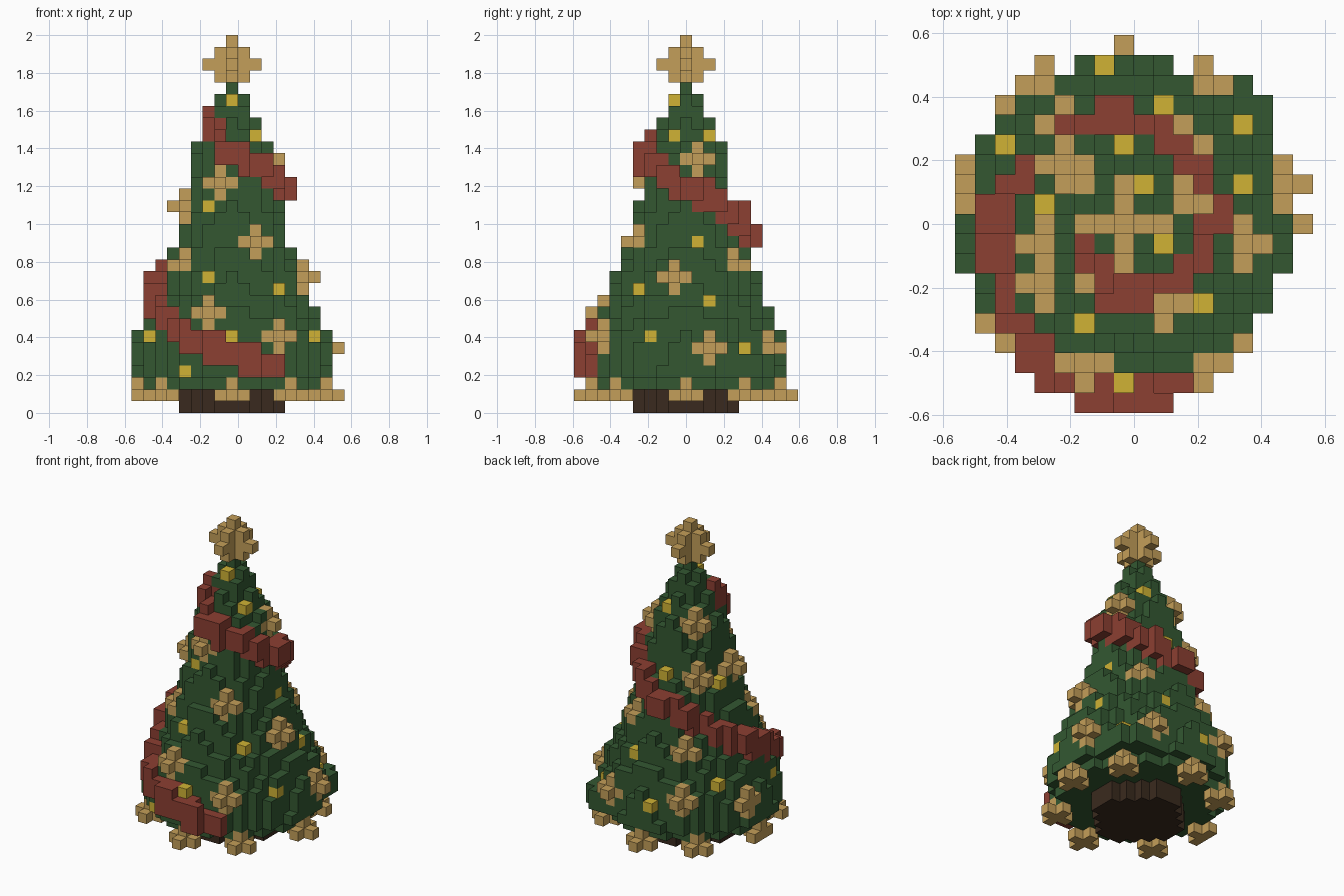
import bpy
import bmesh
import math
from mathutils import Vector

if "Cube" in bpy.data.objects:
    bpy.data.objects.remove(bpy.data.objects["Cube"])

S = 1 / 16                                   # block size
ORIGIN = Vector((-S / 2, 0, S / 2))          # centre of block (0, 0, 0)
AXES = [Vector(d) for d in ((1, 0, 0), (-1, 0, 0), (0, 1, 0),
                            (0, -1, 0), (0, 0, 1), (0, 0, -1))]
cells = {}                                   # block position -> part name


def disc(radius):
    """Block columns inside a circle."""
    n = math.ceil(radius)
    return [(u, v) for u in range(-n, n + 1) for v in range(-n, n + 1)
            if math.hypot(u, v) <= radius]


def put(part, u, v, k):
    if -8 <= u <= 9 and -9 <= v <= 9:
        cells[(u, v, k)] = part


# Trunk
for k in range(2):
    for u, v in disc(4.15):
        put("trunk", u, v, k)

# Foliage: one disc per layer, (bottom radius, top radius, number of layers) per tier
tiers = [(7.3, 7.3, 1), (8.35, 8.0, 4), (7.8, 7.15, 2), (6.8, 6.8, 1), (6.3, 6.0, 2),
         (5.5, 5.1, 2), (4.9, 4.05, 4), (3.9, 3.1, 5), (2.8, 2.2, 2), (1.6, 1.1, 2),
         (0.5, 0.5, 1)]
k = 2
for low, high, count in tiers:
    for i in range(count):
        for u, v in disc(low + (high - low) * i / max(count - 1, 1)):
            put("foliage", u, v, k)
        k += 1
# Low branch that sticks out at the back
for u, v in [(7, 5), (7, 6), (6, 6), (6, 7), (5, 7)]:
    for k in (3, 4):
        put("foliage", u, v, k)
# Notches above baubles
for notch in [(4, -4, 11), (6, 5, 6), (-2, -5, 12)]:
    cells.pop(notch, None)

# Ribbon: spiral band of (angle, height, outer radius) from the top down
spiral = [(-162, 1.57, 2.3), (-135, 1.49, 2.9), (-120, 1.44, 3.4), (-105, 1.388, 4),
          (-90, 1.385, 4), (-76, 1.36, 4), (-45, 1.3, 4.4), (0, 1.2, 5), (45, 1.1, 5.3),
          (90, 0.94, 6), (105, 0.93, 6), (121, 0.87, 5.7), (135, 0.81, 5.35),
          (149, 0.76, 5.7), (162, 0.72, 6.15), (172, 0.685, 6.9), (180, 0.66, 7),
          (205, 0.56, 7.1), (214, 0.52, 7.2), (221, 0.49, 7.65), (235, 0.43, 8.4),
          (243, 0.4, 8.7), (257, 0.35, 9), (270, 0.31, 9), (299, 0.21, 9)]


def spiral_at(angle):
    """Height and radius of each turn of the band at an angle."""
    for turn in (-360, 0, 360):
        a = angle + turn
        for (a0, z0, r0), (a1, z1, r1) in zip(spiral, spiral[1:]):
            if a0 <= a < a1:
                t = (a - a0) / (a1 - a0)
                yield z0 + (z1 - z0) * t, r0 + (r1 - r0) * t


for u, v in disc(9.4):
    dist = math.hypot(u, v)
    for z, r in spiral_at(math.degrees(math.atan2(v, u))):
        if r - 1.6 <= dist <= r * 1.035:
            for k in range(3, 27):
                if abs((k + 0.5) * S - z) < 0.08:
                    put("ribbon", u, v, k)

# Baubles: single blocks set into the foliage
for b in [(0, -1, 26), (2, -1, 23), (1, 2, 23), (-2, -3, 17), (-2, -5, 11),
          (4, -4, 10), (-7, -3, 6), (0, -8, 6), (-4, -7, 3), (4, 1, 14),
          (6, 2, 9), (2, 6, 9), (7, -3, 6), (6, 5, 5), (-1, 8, 5),
          (-6, 4, 7), (-4, 1, 16), (0, 4, 17)]:
    put("baubles", *b)

# Flower ornaments: a centre block with an arm in every direction
hung = [(-1, -3, 19), (2, -4, 14), (-2, -7, 8), (4, -7, 6), (-4, -1, 17),
        (-4, -3, 12), (6, -1, 11), (3, 1, 21), (8, 2, 5), (4, 7, 5),
        (-4, 7, 6), (-2, 2, 22), (-3, 3, 17), (-8, 2, 5), (3, 4, 12), (-3, 5, 10)]
rim = [(8, 0), (6, 5), (0, 8), (-5, 6), (-8, 0), (-6, -5), (0, -8), (5, -6)]
for centre in hung + [(u, v, 1) for u, v in rim]:
    put("flower_ornaments", *centre)
    for a in AXES:
        u, v, k = (int(c) for c in Vector(centre) + a)
        if k > 0:
            put("flower_ornaments", u, v, k)

# Star: two crossed diamonds on the tip
for a in range(-2, 3):
    for h in range(-1, 3):
        if abs(a) + abs(h) <= 2:
            put("star", a, 0, 29 + h)
            put("star", 0, a, 29 + h)

# Materials
colours = {
    "bark brown": (0.042, 0.023, 0.013),
    "fir green": (0.033, 0.097, 0.031),
    "ribbon red": (0.262, 0.05, 0.032),
    "bauble yellow": (0.63, 0.45, 0.035),
    "pale gold": (0.55, 0.345, 0.1),
}
materials = {}
for name, rgb in colours.items():
    m = bpy.data.materials.new(name)
    m.use_nodes = True
    m.diffuse_color = (*rgb, 1)
    m.node_tree.nodes["Principled BSDF"].inputs["Base Color"].default_value = (*rgb, 1)
    materials[name] = m


def build(part, colour):
    """Mesh the outward block faces of one part."""
    bm = bmesh.new()
    for pos, owner in cells.items():
        if owner != part:
            continue
        centre = ORIGIN + Vector(pos) * S
        for n in AXES:
            if tuple(int(c) for c in Vector(pos) + n) in cells:
                continue
            side = Vector((n.y, n.z, n.x))
            up = n.cross(side)
            corners = [side + up, up - side, -side - up, side - up]
            bm.faces.new([bm.verts.new(centre + (n + c) * S / 2) for c in corners])
    bmesh.ops.remove_doubles(bm, verts=bm.verts, dist=S / 100)
    mesh = bpy.data.meshes.new(part)
    bm.to_mesh(mesh)
    bm.free()
    mesh.materials.append(materials[colour])
    bpy.context.scene.collection.objects.link(bpy.data.objects.new(part, mesh))


for part, colour in [("trunk", "bark brown"), ("foliage", "fir green"),
                     ("ribbon", "ribbon red"), ("baubles", "bauble yellow"),
                     ("flower_ornaments", "pale gold"), ("star", "pale gold")]:
    build(part, colour)
